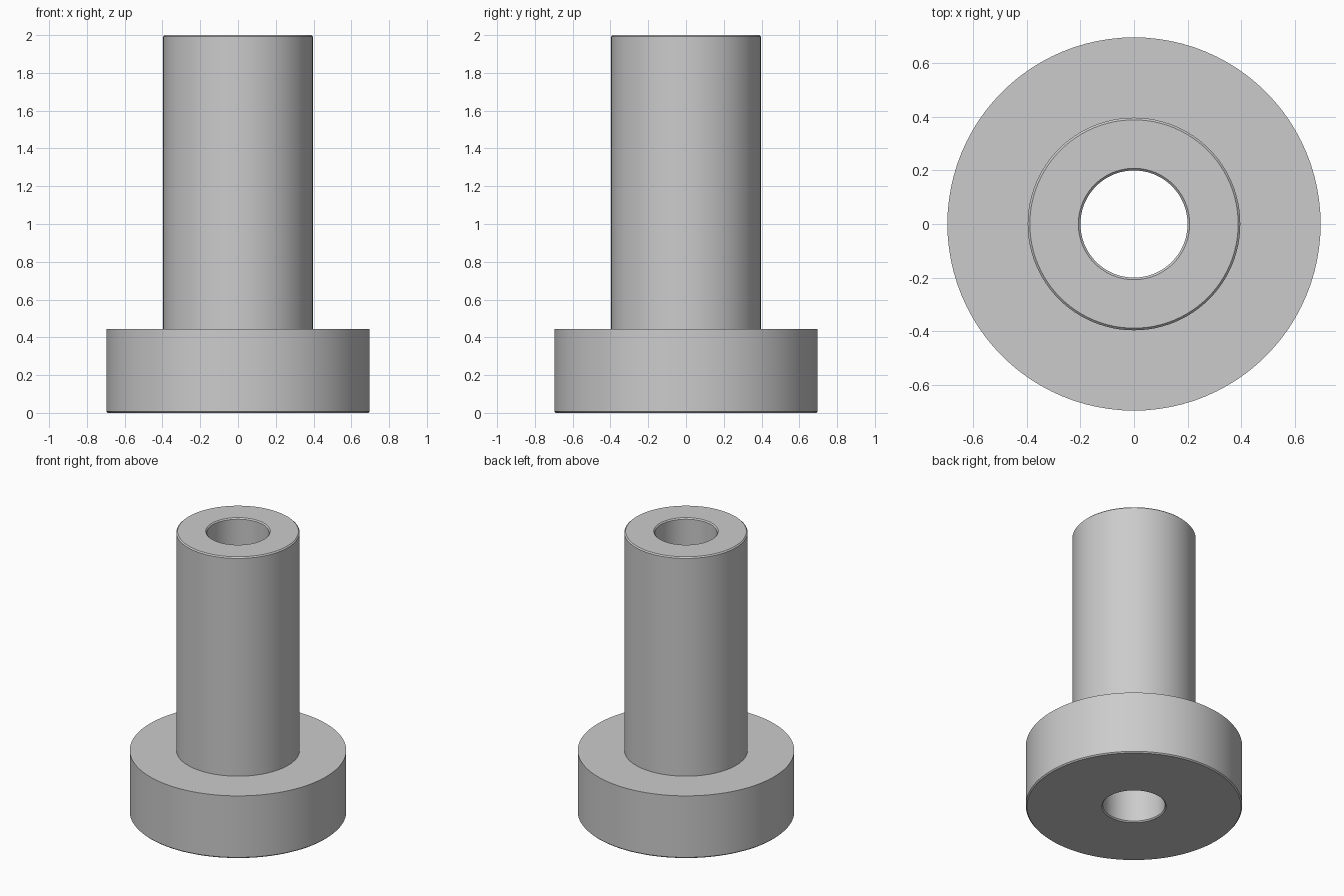
import bpy
import bmesh
import math

SEGMENTS = 96
CHAMFER = 0.008
BORE, SLEEVE, FLANGE = 0.2, 0.397, 0.697
STEP, TOP = 0.445, 2.0

default = bpy.data.objects.get("Cube")
if default:
    bpy.data.objects.remove(default, do_unlink=True)

# Plain grey metal
metal = bpy.data.materials.new("grey_metal")
colour = (0.60, 0.60, 0.60, 1.0)
metal.diffuse_color = colour
metal.use_nodes = True
metal.node_tree.nodes["Principled BSDF"].inputs["Base Color"].default_value = colour

# Half section of the bushing (radius, height), with eased end edges
profile = [
    (BORE, CHAMFER), (BORE + CHAMFER, 0),
    (FLANGE - CHAMFER, 0), (FLANGE, CHAMFER),
    (FLANGE, STEP), (SLEEVE, STEP),
    (SLEEVE, TOP - CHAMFER), (SLEEVE - CHAMFER, TOP),
    (BORE + CHAMFER, TOP), (BORE, TOP - CHAMFER),
]

# Revolve the closed section around the z axis
bm = bmesh.new()
verts = [bm.verts.new((r, 0, z)) for r, z in profile]
edges = [bm.edges.new((v, verts[(i + 1) % len(verts)])) for i, v in enumerate(verts)]
bmesh.ops.spin(bm, geom=verts + edges, cent=(0, 0, 0), axis=(0, 0, 1),
               angle=math.tau, steps=SEGMENTS, use_merge=True)
bmesh.ops.remove_doubles(bm, verts=bm.verts, dist=0.0001)
bmesh.ops.recalc_face_normals(bm, faces=bm.faces)
mesh = bpy.data.meshes.new("flanged_bushing")
bm.to_mesh(mesh)
bm.free()

# Flanged sleeve with through bore
bushing = bpy.data.objects.new("flanged_bushing", mesh)
bpy.context.collection.objects.link(bushing)
mesh.materials.append(metal)
bpy.ops.object.select_all(action="DESELECT")
bushing.select_set(True)
bpy.context.view_layer.objects.active = bushing
bpy.ops.object.shade_smooth_by_angle(angle=math.radians(30))
